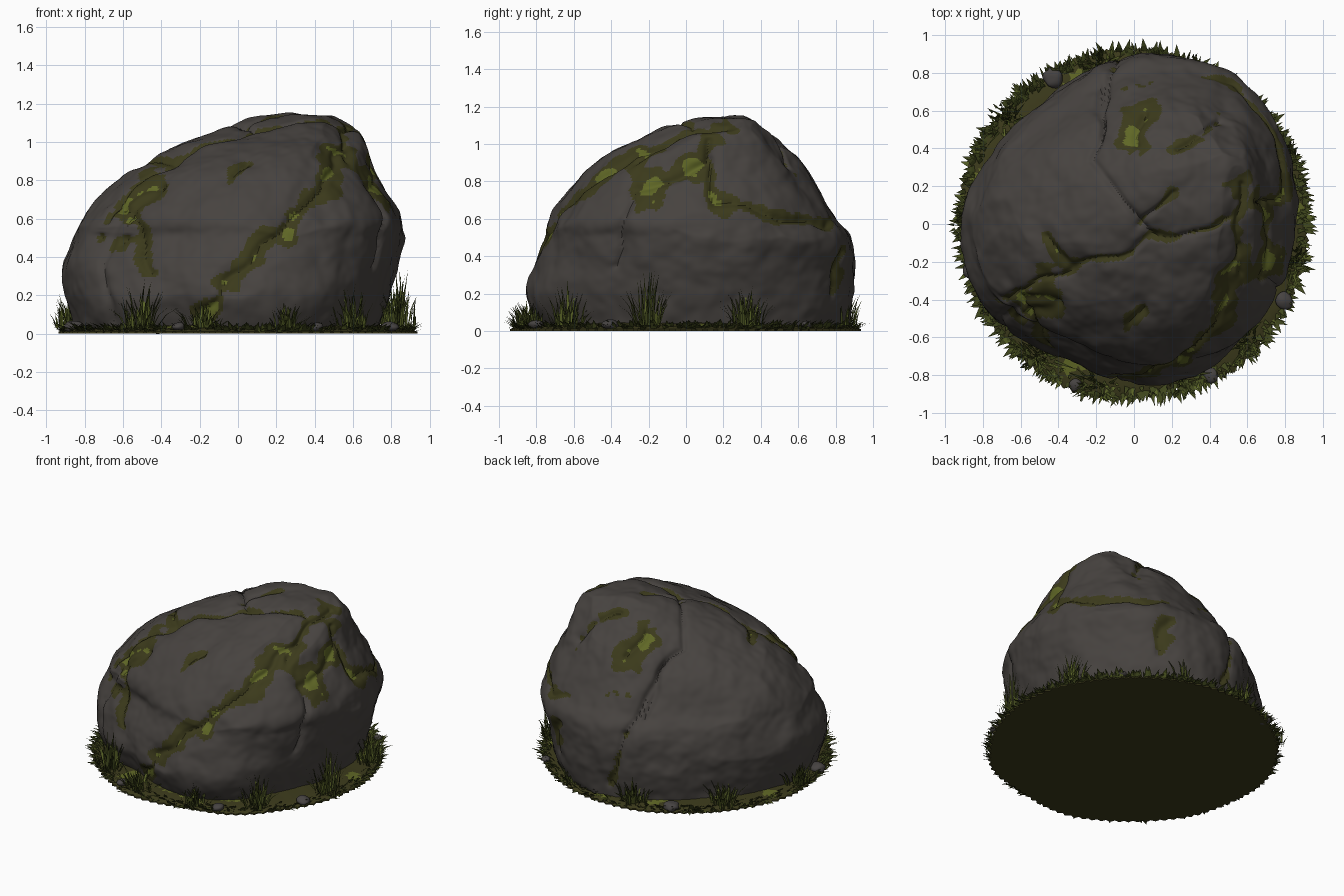
import bpy, bmesh, math, random
from mathutils import Vector, noise

random.seed(7)
if "Cube" in bpy.data.objects:
    bpy.data.objects.remove(bpy.data.objects["Cube"])


def material(name, red, green, blue):
    mat = bpy.data.materials.new(name)
    mat.use_nodes = True
    mat.diffuse_color = (red, green, blue, 1)
    bsdf = mat.node_tree.nodes["Principled BSDF"]
    bsdf.inputs["Base Color"].default_value = (red, green, blue, 1)
    bsdf.inputs["Roughness"].default_value = 0.9
    return mat


STONE = material("dark grey stone", .062, .055, .05)
MOSS = material("dark moss", .044, .042, .011)
BRIGHT = material("bright moss", .115, .135, .019)
GRASS = material("dark grass", .05, .062, .012)
PALE = material("pale grass", .1, .125, .02)
PEBBLE = material("pebble grey", .062, .056, .054)


def finish(bm, name, mats, smooth=True):
    mesh = bpy.data.meshes.new(name)
    bm.to_mesh(mesh)
    bm.free()
    for mat in mats:
        mesh.materials.append(mat)
    obj = bpy.data.objects.new(name, mesh)
    bpy.context.collection.objects.link(obj)
    if smooth:
        bpy.ops.object.select_all(action="DESELECT")
        obj.select_set(True)
        bpy.context.view_layer.objects.active = obj
        bpy.ops.object.shade_smooth_by_angle(angle=math.radians(40))


def spline(a, b, c, d, t):
    """Smooth curve from b to c, with a and d as neighbours."""
    tangent = (c - a) / 2
    leaving = (d - b) / 2
    cubic = 2 * (b - c) + tangent + leaving
    square = 3 * (c - b) - 2 * tangent - leaving
    return b + t * (tangent + t * (square + t * cubic))


def polar(angle, radius, z=0.0):
    return Vector((radius * math.cos(angle), radius * math.sin(angle), z))


def any_angle():
    return random.uniform(0, math.tau)


def bridge(bm, low, high):
    """Join two closed rings of vertices with quads."""
    return [bm.faces.new((low[s - 1], low[s], high[s], high[s - 1])) for s in range(len(low))]


def segment_distance(x, y, a, b):
    dx, dy = b[0] - a[0], b[1] - a[1]
    t = ((x - a[0]) * dx + (y - a[1]) * dy) / (dx * dx + dy * dy)
    t = min(1, max(0, t))
    return math.hypot(x - a[0] - t * dx, y - a[1] - t * dy)


# Boulder: rows of height, x range and y range
ROWS = [(.01, -.82, .71, -.78, .85), (.2, -.87, .77, -.87, .89), (.35, -.89, .81, -.83, .89),
        (.5, -.83, .85, -.76, .87), (.6, -.79, .85, -.74, .79), (.78, -.66, .75, -.6, .68),
        (.87, -.51, .7, -.52, .63), (.95, -.34, .67, -.42, .57), (1.03, -.14, .63, -.26, .52),
        (1.09, .02, .59, -.1, .44), (1.125, .15, .5, .08, .36), (1.13, .32, .34, .21, .23)]

# Cracks: side they face, width of moss along them, path across that side
FRONT, RIGHT = Vector((0, -1, 0)), Vector((1, 0, 0))
TOP, BACK = Vector((0, 0, 1)), Vector((0, 1, 0))
CRACKS = [
    (FRONT, .085, [(-.2, .1), (.2, .52), (.42, .75), (.54, 1)]),
    (FRONT, .06, [(-.44, .32), (-.5, .55), (-.6, .68), (-.4, .79)]),
    (FRONT, 0, [(-.6, .68), (-.71, .4), (-.66, .06)]),
    (FRONT, .04, [(-.02, .82), (.06, .88)]),
    (RIGHT, .09, [(-.25, .76), (.1, .88), (.14, 1)]),
    (RIGHT, .045, [(.13, .9), (.16, .68), (.76, .56)]),
    (RIGHT, 0, [(-.28, .75), (-.38, .35)]),
    (TOP, 0, [(-.2, .75), (-.2, .35), (.1, -.08)]),
    (TOP, .025, [(.5, .02), (.1, -.08), (-.35, -.25), (-.7, -.4)]),
    (TOP, .07, [(.56, .2), (.53, -.25)]),
    (TOP, .1, [(.04, .62), (.04, .42)]),
    (TOP, .05, [(.26, .4), (.46, .54)]),
    (TOP, .04, [(.2, .18), (.04, -.04)]),
    (TOP, .05, [(-.47, -.06), (-.33, -.22)]),
    (TOP, .07, [(-.62, -.5), (-.4, -.45)]),
    (BACK, 0, [(-.2, .85), (-.12, .5)]),
    (BACK, .03, [(-.12, .5), (0, .1)]),
    (BACK, .04, [(.42, .42), (.46, .22)]),
]


def dip(angle, degrees):
    """A rounded hollow in the plan outline, centred on one direction."""
    return math.exp(8 * (math.cos(angle - math.radians(degrees)) - 1))


def boulder_ring(bm, z, left, right, front, back, segments=360):
    ring = []
    for s in range(segments):
        a = math.tau * s / segments
        bulge = 1 + .03 * (math.sin(2 * a) + math.cos(a) - math.cos(3 * a))
        bulge -= .05 * dip(a, 132) + .09 * dip(a, 241) - .06 * dip(a, 215)
        p = polar(a, bulge / 2)
        ring.append(bm.verts.new(((left + right) / 2 + (right - left) * p.x,
                                  (front + back) / 2 + (back - front) * p.y, z)))
    return ring


def chip_flat(bm, count=26):
    """Cut flat planes into the sides, spread round by the golden angle."""
    for i in range(count):
        elevation = .1 + .16 * (i % 7)
        n = polar(i * 2.4, math.cos(elevation), math.sin(elevation))
        limit = max(n.dot(v.co) for v in bm.verts) - .014 - .012 * elevation
        for v in bm.verts:
            v.co -= n * max(0, n.dot(v.co) - limit) * .95


def weather(p, n):
    """Return how far a surface point moves and how mossy it is."""
    push = .008 + .01 * math.tanh(4 * noise.noise(p * 2.2 + Vector((4, 1, 7))))
    push += .014 * noise.noise(p * 4) + .01 * noise.noise(p * 9) + .004 * noise.noise(p * 20)
    patch = noise.noise(p * 7) + noise.noise(p * 17) / 2
    q = p + .05 * noise.noise_vector(p * 5)
    moss = -1
    for facing, width, path in CRACKS:
        gate = min(1, (n.dot(facing) - .12) * 4)
        if gate <= 0:
            continue
        x, y = q.xy if facing is TOP else q.yz if facing is RIGHT else q.xz
        d = min(segment_distance(x, y, a, b) for a, b in zip(path, path[1:]))
        push -= gate * (.018 * math.exp(-(d / .016) ** 2) + .01 * math.exp(-(d / .06) ** 2))
        if width:
            moss = max(moss, gate * width * (.7 + patch) - d)
    return push, moss


def boulder(steps=14):
    bm = bmesh.new()
    padded = [ROWS[0]] + ROWS + [ROWS[-1]]
    rings = []
    for near in zip(padded, padded[1:], padded[2:], padded[3:]):
        for k in range(steps):
            rings.append(boulder_ring(bm, *[spline(*column, k / steps) for column in zip(*near)]))
    for low, high in zip(rings, rings[1:]):
        bridge(bm, low, high)
    bm.faces.new(rings[-1])
    chip_flat(bm)
    bm.normal_update()
    moss = {}
    for v in bm.verts:
        push, moss[v] = weather(v.co.copy(), v.normal)
        v.co += v.normal * push
        v.co.z = max(.01, v.co.z)
    for f in bm.faces:
        strength = sum(moss[v] for v in f.verts) / len(f.verts)
        spot = noise.noise(f.calc_center_median() * 6 + Vector((9, 3, 5)))
        if strength > 0:
            f.material_index = 2 if strength > .06 - .05 * spot else 1
    bm.faces.new(rings[0][::-1])
    finish(bm, "boulder", [STONE, MOSS, BRIGHT])


# Mossy earth pad under the boulder, flat below and gently domed above
def earth_pad(segments=200, levels=12):
    bm = bmesh.new()
    rings = []
    for k in range(levels):
        rise = max(0, k - 1) / levels
        ring = []
        for s in range(segments):
            a = math.tau * s / segments
            edge = .915 + .03 * noise.noise(polar(a, 2)) + .02 * (s % 2)
            p = polar(a, edge * (1 - .4 * rise))
            if k:
                p.z = .01 + .045 * math.sqrt(rise) + .012 * rise * noise.noise(p * 9)
            ring.append(bm.verts.new(p))
        rings.append(ring)
    for low, high in zip(rings, rings[1:]):
        for f in bridge(bm, low, high):
            c = f.calc_center_median()
            f.material_index = int(c.z > .02 and noise.noise(c * 6) > .36)
    bm.faces.new(rings[0][::-1])
    bm.faces.new(rings[-1])
    finish(bm, "earth_pad", [MOSS, BRIGHT])


def blade(bm, root, lean, height, width, pale):
    side = Vector((-lean.y, lean.x, 0)).normalized() * width / 2
    mid = root + lean * .4 + Vector((0, 0, height * .6))
    tip = root + lean + Vector((0, 0, height))
    a, b, c, d, e = [bm.verts.new(p) for p in
                     (root - side, root + side, mid + side * .7, mid - side * .7, tip)]
    tone = int(random.random() < pale)
    for verts in ((a, b, c, d), (d, c, e)):
        bm.faces.new(verts).material_index = tone


# Short grass fringe splayed out around the rim
def grass_fringe(count=1000):
    bm = bmesh.new()
    for _ in range(count):
        a = any_angle()
        root = polar(a, random.uniform(.85, .92), random.uniform(.005, .02))
        lean = polar(a + random.uniform(-.5, .5), random.uniform(.03, .075))
        blade(bm, root, lean, random.uniform(0, .05), random.uniform(.018, .04), .12)
    finish(bm, "grass_fringe", [GRASS, PALE], False)


# Taller tufts: angle in degrees and height
def grass_tufts(count=60):
    bm = bmesh.new()
    for degrees, tall in [(22, .2), (72, .14), (102, .18), (141, .17), (180, .19), (234, .26),
                          (258, .13), (287, .13), (313, .22), (347, .3)]:
        centre = polar(math.radians(degrees), .865, .03)
        for _ in range(count):
            spread = polar(any_angle(), random.uniform(0, .09))
            lean = spread * random.uniform(.4, 1.2) + polar(any_angle(), .03)
            if (centre + spread + lean).length > .98:
                lean *= .3
            height = tall * random.uniform(.15, 1) * (1 - 5 * spread.length)
            blade(bm, centre + spread, lean, height + .03, random.uniform(.01, .02), .4)
    finish(bm, "grass_tufts", [GRASS, PALE], False)


# Loose pebbles half sunk in the pad, large to small
def pebbles():
    bm = bmesh.new()
    for i, degrees in enumerate((119, 196, 333, 297, 250, 45)):
        size = .055 - .005 * i
        centre = polar(math.radians(degrees), .94 - size, .035)
        for v in bmesh.ops.create_icosphere(bm, subdivisions=3, radius=size)["verts"]:
            v.co *= 1 + noise.noise(v.co * 20 + centre * 9) / 4
            v.co.z *= .6
            v.co += centre
    finish(bm, "pebbles", [PEBBLE])


boulder()
earth_pad()
grass_fringe()
grass_tufts()
pebbles()
